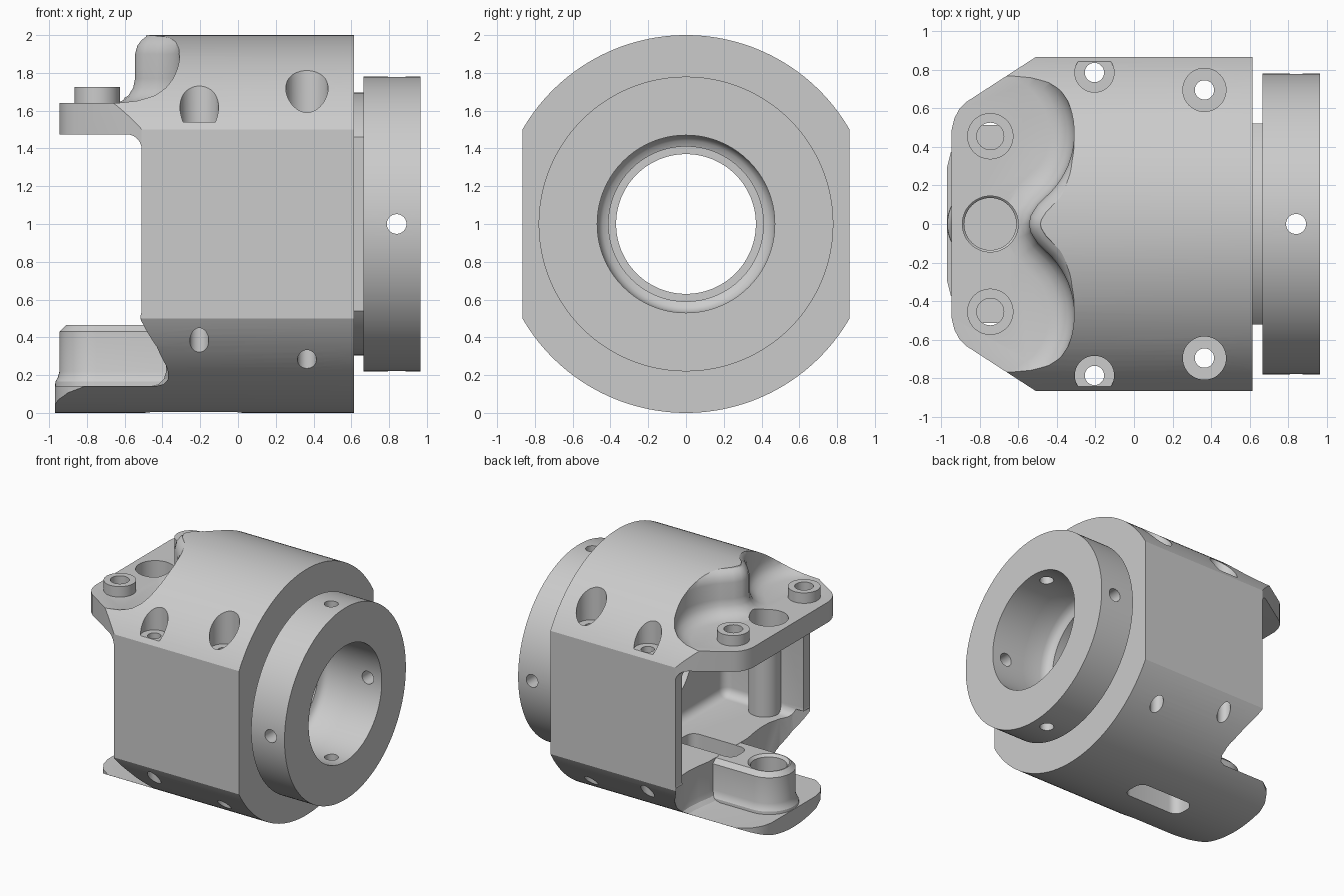
import bpy, bmesh, math
from mathutils import Vector, Matrix

cube = bpy.data.objects.get("Cube")
if cube:
    bpy.data.objects.remove(cube, do_unlink=True)

grey = bpy.data.materials.new("machined grey")
grey.use_nodes = True
GREY = (0.6, 0.6, 0.6, 1)
grey.diffuse_color = GREY
bsdf = next(n for n in grey.node_tree.nodes if n.type == 'BSDF_PRINCIPLED')
bsdf.inputs["Base Color"].default_value = GREY


def finish(name, bm):
    bmesh.ops.recalc_face_normals(bm, faces=bm.faces)
    me = bpy.data.meshes.new(name)
    bm.to_mesh(me)
    bm.free()
    ob = bpy.data.objects.new(name, me)
    bpy.context.collection.objects.link(ob)
    me.materials.append(grey)
    return ob


def skin(name, rings):
    """Closed solid from a stack of equal point rings."""
    bm = bmesh.new()
    rs = [[bm.verts.new(p) for p in r] for r in rings]
    n = len(rs[0])
    for a, b in zip(rs, rs[1:]):
        for i in range(n):
            j = (i + 1) % n
            bm.faces.new((a[i], a[j], b[j], b[i]))
    bm.faces.new(rs[0][::-1])
    bm.faces.new(rs[-1])
    return finish(name, bm)


def loft(name, pts, sections):
    """Plan outline stacked as (z, outward offset), with mitred corners."""
    area = sum(a[0] * b[1] - b[0] * a[1] for a, b in zip(pts, pts[1:] + pts[:1]))
    P = [Vector(p) for p in (pts if area > 0 else pts[::-1])]
    nor = []
    for i, p in enumerate(P):
        t0, t1 = (p - P[i - 1]).normalized(), (P[(i + 1) % len(P)] - p).normalized()
        t = (t0 + t1).normalized()
        nor.append(Vector((t.y, -t.x)) / max(.5, t.dot(t1)))
    return skin(name, [[(*(p + m * o), z) for p, m in zip(P, nor)] for z, o in sections])


def lathe(name, prof, seg=128):
    """Solid of revolution about the main axis, profile of (x, radius)."""
    ang = [2 * math.pi * i / seg for i in range(seg)]
    return skin(name, [[(x, r * math.cos(a), 1 + r * math.sin(a)) for a in ang] for x, r in prof])


def cyl(name, c, r, h, axis='Z', seg=48):
    rot = {'Z': Matrix(), 'Y': Matrix.Rotation(math.pi / 2, 4, 'X')}[axis]
    bm = bmesh.new()
    bmesh.ops.create_cone(bm, cap_ends=True, segments=seg, radius1=r, radius2=r, depth=h,
                          matrix=Matrix.Translation(c) @ rot)
    return finish(name, bm)


def post(name, x, y, r, z0, z1):
    return cyl(name, (x, y, (z0 + z1) / 2), r, z1 - z0)


def box(name, lo, hi, bevel=0):
    lo, hi = Vector(lo), Vector(hi)
    bm = bmesh.new()
    bmesh.ops.create_cube(bm, size=1, matrix=Matrix.Translation((lo + hi) / 2)
                          @ Matrix.Diagonal((*(hi - lo), 1)))
    if bevel:
        bmesh.ops.bevel(bm, geom=bm.edges[:], offset=bevel, segments=6, profile=0.5, affect='EDGES')
    return finish(name, bm)


def is_closed(me):
    bm = bmesh.new()
    bm.from_mesh(me)
    ok = len(bm.faces) > 0 and all(e.is_manifold for e in bm.edges)
    bm.free()
    return ok


def boolean(ob, tool, op='DIFFERENCE', keep=False):
    """Apply a boolean, taking the first solver that leaves a changed, closed solid."""
    m = ob.modifiers.new(op, 'BOOLEAN')
    m.operation, m.object = op, tool
    for solver in ('MANIFOLD', 'EXACT'):
        m.solver = solver
        dg = bpy.context.evaluated_depsgraph_get()
        me = bpy.data.meshes.new_from_object(ob.evaluated_get(dg))
        if len(me.vertices) != len(ob.data.vertices) and is_closed(me):
            break
    ob.modifiers.clear()
    ob.data = me
    if not keep:
        bpy.data.objects.remove(tool, do_unlink=True)


def mirrored(half):
    """Half outline from y = 0 outward, closed across the y = 0 plane."""
    return [(x, -y) for x, y in half[::-1] if y > 0] + half


def arc(cx, cy, r, a0, a1, n):
    return [(cx + r * math.cos(math.radians(a0 + (a1 - a0) * i / n)),
             cy + r * math.sin(math.radians(a0 + (a1 - a0) * i / n))) for i in range(n + 1)]


# Main housing: cylinder trimmed by flats and chamfered nose
body = lathe("housing", [(-1.2, 1), (1.0, 1)], 160)
plan = mirrored([(-.97, 0), (-.97, .36), (-.953, .44), (-.943, .5), (-.93, .55), (-.905, .597),
                 (-.87, .632), (-.51, .865), (.615, .865)])
boolean(body, loft("plan_trim", plan, [(-.2, 0), (2.2, 0)]), 'INTERSECT')

# Gap between top plate and bottom flange, and plate end
boolean(body, box("gap", (-1.4, -1.4, .465), (-.51, 1.4, 1.475), .08))
boolean(body, box("plate_end", (-1.3, -1.2, .7), (-.945, 1.2, 2.2)))

# Scalloped recess above the top plate, filleted floor and rounded rim
recess = mirrored([(-.545, 0), (-.535, .045), (-.5, .1)] + arc(-.75, .47, .44, -43, 60, 20)
                  + [(-.62, 1.2), (-1.4, 1.2)])
boolean(body, loft("recess", recess,
                   [(1.64, -.13), (1.652, -.08), (1.68, -.035), (1.72, -.01), (1.77, 0),
                    (1.9, 0), (1.945, .012), (1.975, .035), (1.99, .055), (2.03, .07)]))

# Lower recess above the bottom flange
low = mirrored([(-.38, 0), (-.38, .25), (-.362, .36), (-.352, .46), (-.355, .56), (-.38, .66),
                (-.43, .76), (-.515, .862), (-.67, 1.1), (-1.4, 1.1)])
boolean(body, loft("low_recess", low,
                   [(.142, -.08), (.152, -.04), (.18, -.012), (.22, 0), (.52, 0)]))

# Flange corners
for s in (1, -1):
    wedge = [(-.98, .25), (-.95, .37), (-.9, .45), (-.8, .52), (-.8, 1), (-1.2, 1), (-1.2, .25)]
    boolean(body, loft("corner", [(x, s * y) for x, y in wedge], [(-.2, 0), (.4, 0)]))

# Inner cavity with two columns
boolean(body, box("cavity", (-.8, -.78, .468), (.2, .78, 1.465), .07))
for s in (1, -1):
    boolean(body, post("column", -.205, s * .72, .12, .461, 1.472), 'UNION')

# Locating boss, flared foot and chamfered top
stadium = arc(-.75, 0, .195, 90, 270, 24) + [(-.3, -.195), (-.3, .195)]
boolean(body, loft("boss", stadium, [(.12, .024), (.165, .022), (.185, .01), (.22, 0),
                                     (.43, 0), (.466, -.035)]), 'UNION')

# Neck behind the ring
neck = lathe("neck", [(.55, .695), (.68, .695)])
boolean(neck, box("neck_sides", (.4, -.52, 0), (.8, .52, 2)), 'INTERSECT')
boolean(body, neck, 'UNION')

# Raised sleeves and clearance holes in the top plate
for s in (1, -1):
    boolean(body, post("sleeve", -.745, s * .455, .12, 1.6, 1.725), 'UNION')
    boolean(body, post("sleeve_hole", -.745, s * .455, .07, 1.3, 2.1))
boolean(body, post("plate_hole", -.745, 0, .145, 1.2, 2.1))
boolean(body, loft("boss_hole", arc(-.745, 0, .135, 0, 352.5, 47),
                   [(.28, 0), (.445, 0), (.475, .028), (.7, .028)]))

# Floor slot
slot = arc(-.42, .03, .07, 90, 180, 6) + arc(-.42, -.03, .07, 180, 270, 6) \
    + arc(-.05, -.03, .07, 270, 360, 6) + arc(-.05, .03, .07, 0, 90, 6)
boolean(body, loft("floor_slot", slot, [(-.2, 0), (.7, 0)]))

# Counterbored bolt holes
for x, y, r in ((.365, .695, .112), (-.205, .785, .102)):
    for s in (1, -1):
        boolean(body, post("counterbore", x, s * y, r, 1.54, 2.2))
        boolean(body, post("bolt_hole", x, s * y, .05, -.2, 2.2))

# End ring with stepped bore and radial holes
ring = lathe("end_ring", [(.665, .78), (.965, .78)], 160)
bore = lathe("bore", [(0, .37), (.3, .37), (.3005, .41), (.44, .41), (.452, .44),
                      (.475, .46), (.51, .47), (1.2, .47)])
boolean(body, bore, keep=True)
boolean(ring, bore)
for axis in 'YZ':
    boolean(ring, cyl("radial_hole", (.84, 0, 1), .052, 2.4, axis))

# Smooth curved surfaces, crisp edges
bpy.ops.object.select_all(action='DESELECT')
for ob in (body, ring):
    ob.select_set(True)
bpy.context.view_layer.objects.active = body
bpy.ops.object.shade_smooth_by_angle(angle=math.radians(28))
